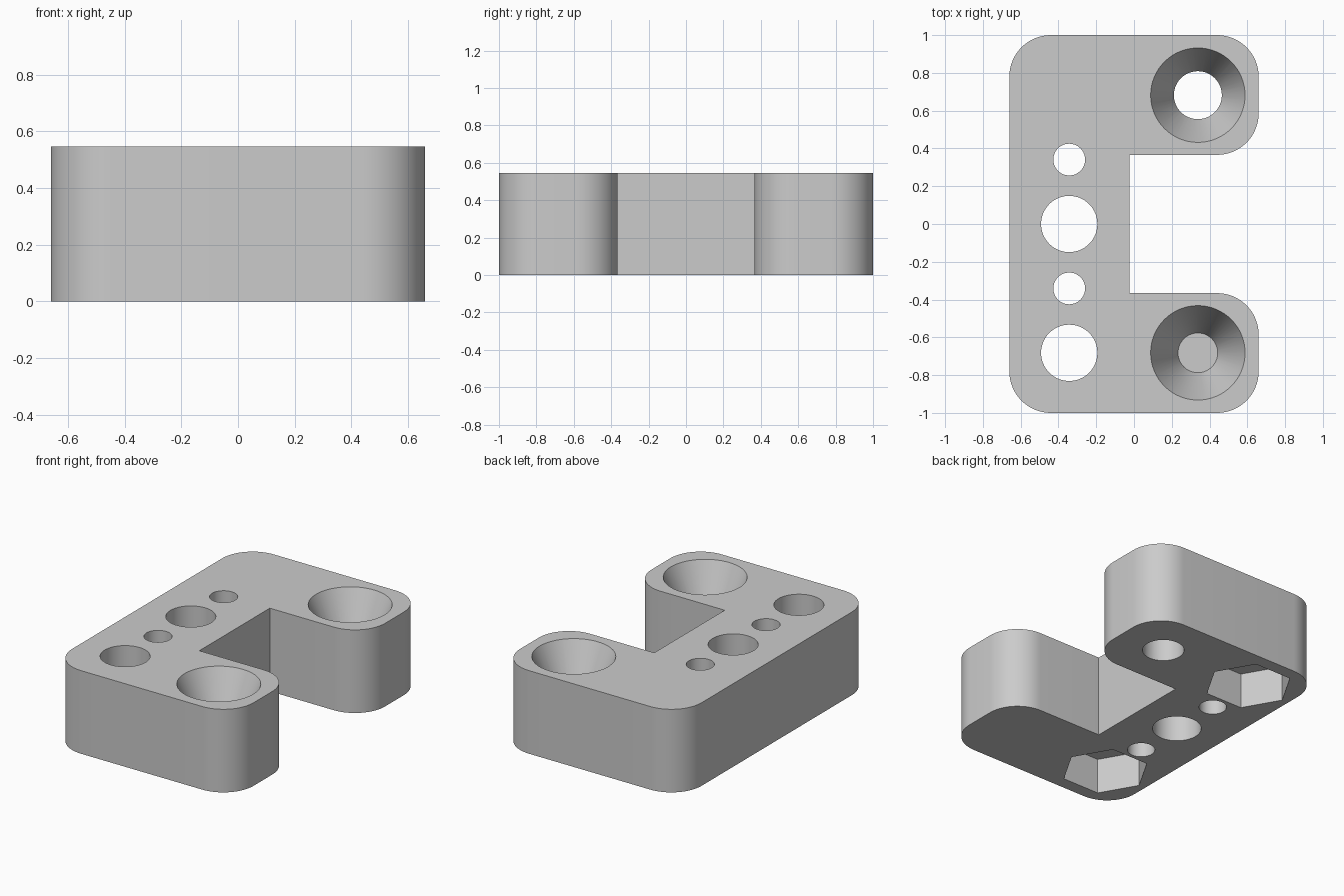
import bpy, bmesh, math

if "Cube" in bpy.data.objects:
    bpy.data.objects.remove(bpy.data.objects["Cube"], do_unlink=True)

HEIGHT = 0.546
HALF_X, HALF_Y = 0.66, 1.0
SLOT_X, SLOT_Y = -0.025, 0.366
CORNER = 0.22
BOLT_X, SCREW_X, HOLE_Y = -0.343, 0.338, 0.682

grey = bpy.data.materials.new("plain grey")
grey.use_nodes = True
grey.diffuse_color = (0.6, 0.6, 0.6, 1)
grey.node_tree.nodes["Principled BSDF"].inputs["Base Color"].default_value = (0.6, 0.6, 0.6, 1)


def make_object(name, bm):
    bmesh.ops.recalc_face_normals(bm, faces=bm.faces)
    mesh = bpy.data.meshes.new(name)
    bm.to_mesh(mesh)
    bm.free()
    obj = bpy.data.objects.new(name, mesh)
    bpy.context.collection.objects.link(obj)
    mesh.materials.append(grey)
    return obj


def arc(cx, cy, start):
    """Quarter-circle corner points, counter-clockwise."""
    steps = 16
    return [(cx + CORNER * math.cos(math.radians(start + 90 * i / steps)),
             cy + CORNER * math.sin(math.radians(start + 90 * i / steps)))
            for i in range(steps + 1)]


def cut(body, x, y, z0, z1, r0, r1, sides=64):
    """Subtract an upright cone, cylinder or prism from the body."""
    bm = bmesh.new()
    bmesh.ops.create_cone(bm, cap_ends=True, segments=sides,
                          radius1=r0, radius2=r1, depth=z1 - z0)
    # First vertex on the x axis
    bm.verts.ensure_lookup_table()
    turn = -math.atan2(bm.verts[0].co.y, bm.verts[0].co.x)
    for v in bm.verts:
        a = math.atan2(v.co.y, v.co.x) + turn
        r = math.hypot(v.co.x, v.co.y)
        v.co = (x + r * math.cos(a), y + r * math.sin(a), v.co.z + (z0 + z1) / 2)
    cutter = make_object("hole_cutter", bm)
    cutter.hide_render = True
    mod = body.modifiers.new("hole", 'BOOLEAN')
    mod.operation = 'DIFFERENCE'
    mod.solver = 'EXACT'
    mod.object = cutter
    bpy.context.view_layer.objects.active = body
    bpy.ops.object.modifier_apply(modifier=mod.name)
    bpy.data.objects.remove(cutter, do_unlink=True)


# C-shaped block with rounded outer corners and a square slot
ox, oy, iy = HALF_X - CORNER, HALF_Y - CORNER, SLOT_Y + CORNER
outline = (arc(-ox, -oy, 180) + arc(ox, -oy, 270) + arc(ox, -iy, 0)
           + [(SLOT_X, -SLOT_Y), (SLOT_X, SLOT_Y)]
           + arc(ox, iy, 270) + arc(ox, oy, 0) + arc(-ox, oy, 90))
bm = bmesh.new()
base = bm.faces.new([bm.verts.new((x, y, 0)) for x, y in outline])
top = bmesh.ops.extrude_face_region(bm, geom=[base], use_keep_orig=True)["geom"]
bmesh.ops.translate(bm, vec=(0, 0, HEIGHT),
                    verts=[g for g in top if isinstance(g, bmesh.types.BMVert)])
block = make_object("mounting_block", bm)

LOW, HIGH = -0.1, HEIGHT + 0.1
RIM, THROAT, SINK = 0.25, 0.127, 0.28
EXTRA = 0.05
FLARE = EXTRA * (RIM - THROAT) / SINK

# Centre bolt hole
cut(block, BOLT_X, 0, LOW, HIGH, 0.149, 0.149)

for side in (-1, 1):
    y = side * HOLE_Y
    # End bolt holes with hexagonal nut pockets underneath
    cut(block, BOLT_X, y, LOW, HIGH, 0.149, 0.149)
    cut(block, BOLT_X, y, LOW, 0.237, 0.27, 0.27, 6)
    # Small pin holes
    cut(block, BOLT_X, side * 0.341, LOW, HIGH, 0.084, 0.084)
    # Countersunk screw holes, cone run on past both ends for a clean cut
    cut(block, SCREW_X, y, LOW, HIGH, THROAT, THROAT)
    cut(block, SCREW_X, y, HEIGHT - SINK - EXTRA, HEIGHT + EXTRA,
        THROAT - FLARE, RIM + FLARE)

# Smooth round walls, sharp edges elsewhere
bpy.ops.object.select_all(action='DESELECT')
block.select_set(True)
bpy.context.view_layer.objects.active = block
bpy.ops.object.shade_smooth_by_angle(angle=math.radians(20))
